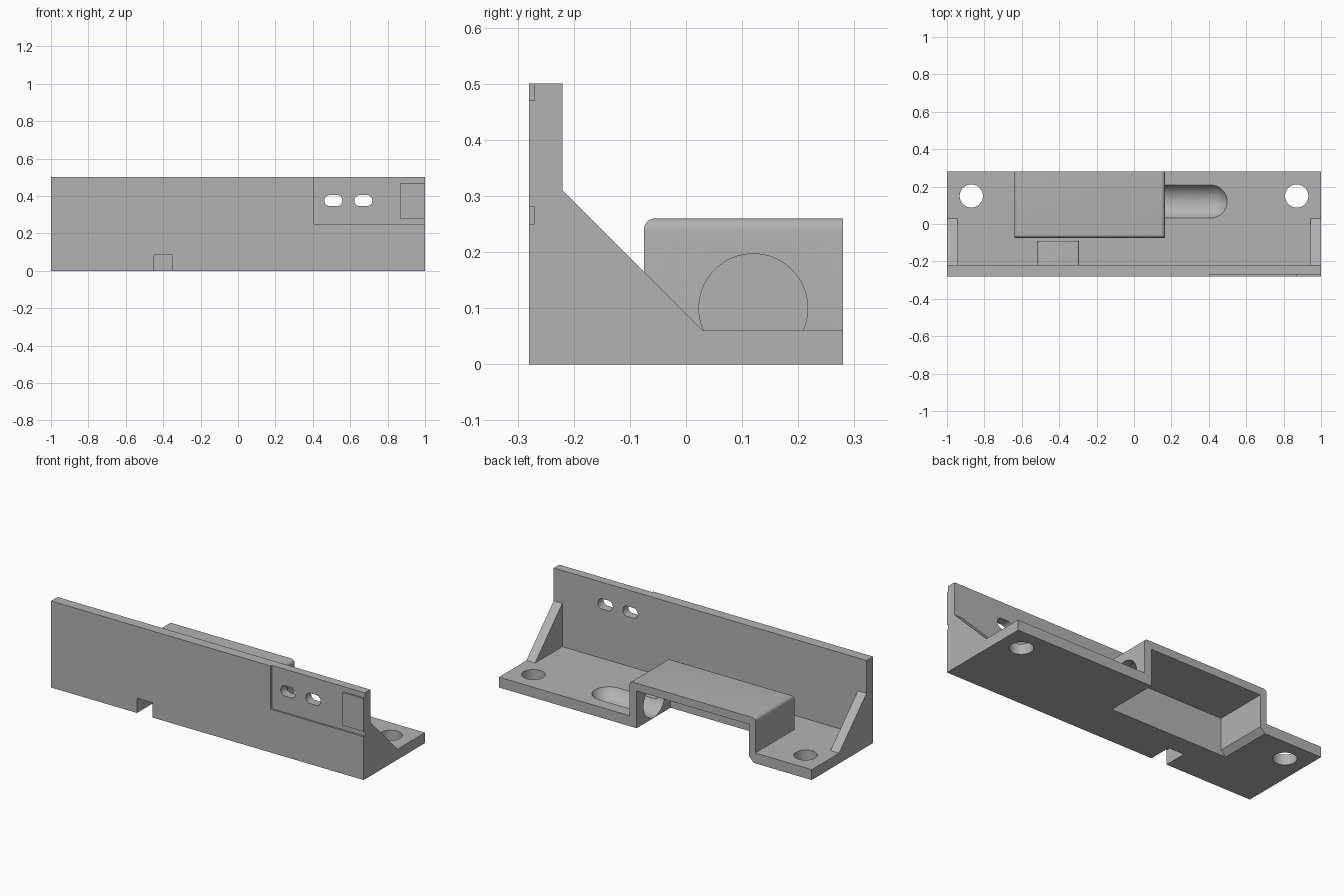
import bpy, bmesh, math
from mathutils import Vector

if "Cube" in bpy.data.objects:
    bpy.data.objects.remove(bpy.data.objects["Cube"])

grey = bpy.data.materials.new("plain grey")
grey.use_nodes = True
grey.diffuse_color = (0.45, 0.45, 0.45, 1)
grey.node_tree.nodes["Principled BSDF"].inputs["Base Color"].default_value = (0.45, 0.45, 0.45, 1)


def finish(name, bm):
    bmesh.ops.recalc_face_normals(bm, faces=bm.faces)
    mesh = bpy.data.meshes.new(name)
    bm.to_mesh(mesh)
    bm.free()
    mesh.materials.append(grey)
    ob = bpy.data.objects.new(name, mesh)
    bpy.context.collection.objects.link(ob)
    return ob


def prism(name, points, axis, lo, hi, round_edges=None, radius=0.02):
    """Extrude a 2D outline along an axis; the outline uses the other two axes in order."""
    bm = bmesh.new()
    verts = []
    for p in points:
        co = list(p)
        co.insert("xyz".index(axis), lo)
        verts.append(bm.verts.new(co))
    face = bm.faces.new(verts)
    out = bmesh.ops.extrude_face_region(bm, geom=[face])
    step = Vector([hi - lo if a == axis else 0 for a in "xyz"])
    bmesh.ops.translate(bm, vec=step, verts=[v for v in out["geom"] if isinstance(v, bmesh.types.BMVert)])
    if round_edges:
        edges = [e for e in bm.edges if round_edges((e.verts[0].co + e.verts[1].co) / 2)]
        bmesh.ops.bevel(bm, geom=edges, offset=radius, segments=6, profile=0.5, affect='EDGES')
    return finish(name, bm)


def box(name, x, y, z, **kw):
    outline = [(x[0], y[0]), (x[1], y[0]), (x[1], y[1]), (x[0], y[1])]
    return prism(name, outline, "z", z[0], z[1], **kw)


def stadium(cx, cy, r, half=0.0, n=48):
    """Circle outline, stretched into a slot when half is above zero."""
    pts = []
    for i in range(n):
        a = 2 * math.pi * (i + 0.5) / n
        shift = math.copysign(half, math.cos(a))
        pts.append((cx + shift + r * math.cos(a), cy + r * math.sin(a)))
    return pts


def ball(name, centre, r):
    bm = bmesh.new()
    bmesh.ops.create_uvsphere(bm, u_segments=48, v_segments=24, radius=r)
    bmesh.ops.translate(bm, vec=centre, verts=bm.verts)
    return finish(name, bm)


def cut(ob, cutters):
    for c in cutters:
        c.hide_render = True
        m = ob.modifiers.new("cut", 'BOOLEAN')
        m.operation, m.solver, m.object = 'DIFFERENCE', 'EXACT', c
    bpy.context.view_layer.update()
    mesh = bpy.data.meshes.new_from_object(ob.evaluated_get(bpy.context.evaluated_depsgraph_get()))
    ob.modifiers.clear()
    ob.data = mesh


# Solid parts
base = box("base_plate", (-1, 1), (-0.22, 0.28), (0, 0.06))
wall = box("front_wall", (-1, 1), (-0.28, -0.22), (0, 0.5))
cover = box("hollow_cover", (-0.64, 0.165), (-0.075, 0.28), (0.06, 0.26),
            round_edges=lambda c: c.z > 0.25 and c.y < 0.27)
housing = box("catch_housing", (-0.515, -0.295), (-0.22, -0.09), (0.06, 0.14),
              round_edges=lambda c: c.z > 0.13 and c.y > -0.2, radius=0.01)
gusset = [(-0.22, 0.06), (0.03, 0.06), (-0.22, 0.31)]
gussets = [prism("left_gusset", gusset, "x", 0.945, 1),
           prism("right_gusset", gusset, "x", -1, -0.945)]

# Cutters
cavity = prism("cavity_cutter", [(0.12, -0.01), (0.12, 0.215), (-0.6, 0.215), (-0.6, 0.03), (-0.64, -0.01)],
               "y", -0.03, 0.3)
channel = prism("channel_cutter", stadium(0.12, 0.1, 0.097), "x", 0.05, 0.41)
channel_end = ball("channel_end_cutter", (0.41, 0.12, 0.1), 0.097)
notch = box("notch_cutter", (-0.45, -0.35), (-0.3, -0.145), (-0.02, 0.085))
holes = [prism("hole_cutter", stadium(s * 0.87, 0.15, 0.062), "z", -0.1, 0.2) for s in (-1, 1)]
slots = [prism("slot_cutter", stadium(x, 0.375, 0.03, 0.018), "y", -0.4, -0.1) for x in (0.51, 0.67)]
recess = prism("recess_cutter", [(0.405, 0.25), (1.1, 0.25), (1.1, 0.28), (0.865, 0.28), (0.865, 0.47),
                                 (1.1, 0.47), (1.1, 0.6), (0.405, 0.6)], "y", -0.4, -0.27)

cut(base, [cavity, channel, channel_end, notch] + holes)
cut(wall, [notch, recess] + slots)
cut(cover, [cavity, channel])
cut(housing, [notch])
for c in [cavity, channel, channel_end, notch, recess] + holes + slots:
    bpy.data.objects.remove(c)

# Smooth shading on rounded faces only
for ob in bpy.context.view_layer.objects:
    ob.select_set(False)
for ob in [base, wall, cover, housing] + gussets:
    ob.select_set(True)
bpy.context.view_layer.objects.active = base
bpy.ops.object.shade_smooth_by_angle(angle=math.radians(30))
